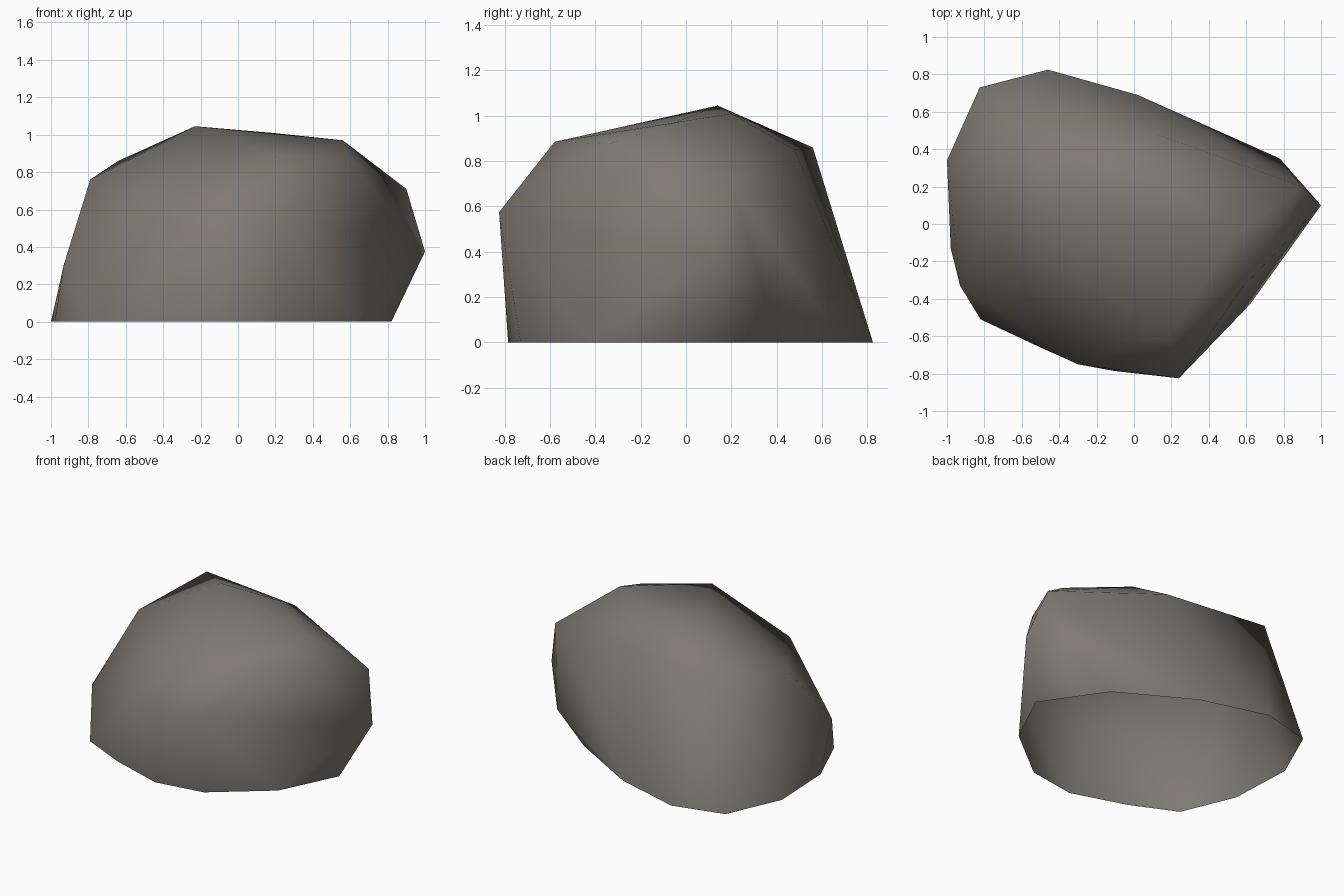
import bpy, bmesh

if "Cube" in bpy.data.objects:
    bpy.data.objects.remove(bpy.data.objects["Cube"])

# Outline of the rock where it meets the ground (x, y)
base = [(-1, .34), (-.825, .73), (-.46, .825), (.02, .69), (.53, .40), (.82, -.02),
        (.62, -.43), (.24, -.73), (-.11, -.785), (-.5, -.66), (-.82, -.51), (-.98, -.13)]

# Corners of the rock above the ground (x, y, z)
corners = [
    (.78, .35, .18), (1, .10, .375), (.24, -.825, .575), (-.30, -.75, .57), (-.93, -.33, .31),  # sides
    (.90, .20, .71), (-.79, 0, .76), (-.64, .56, .86), (.12, .48, .85),                         # shoulders
    (.20, -.58, .885), (.58, -.34, .875), (.56, -.05, .97), (.18, .20, 1.01), (-.23, .14, 1.045)]  # crown

# Wrap a faceted hull around the corners
bm = bmesh.new()
for p in [(x, y, 0) for x, y in base] + corners:
    bm.verts.new(p)
hull = bmesh.ops.convex_hull(bm, input=bm.verts[:])
loose = [v for v in bm.verts if not v.link_faces]
bmesh.ops.delete(bm, geom=loose, context='VERTS')

# The underside is open
under = [f for f in bm.faces if all(v.co.z < .001 for v in f.verts)]
bmesh.ops.delete(bm, geom=under, context='FACES')
bmesh.ops.recalc_face_normals(bm, faces=bm.faces[:])
if sum(f.normal.dot(f.calc_center_median()) for f in bm.faces) < 0:
    bmesh.ops.reverse_faces(bm, faces=bm.faces[:])
for f in bm.faces:
    f.smooth = True

mesh = bpy.data.meshes.new("rock")
bm.to_mesh(mesh)
bm.free()
rock = bpy.data.objects.new("rock", mesh)
bpy.context.collection.objects.link(rock)

# Warm grey stone
stone = bpy.data.materials.new("stone grey")
stone.diffuse_color = (.21, .195, .17, 1)
stone.use_nodes = True
stone.node_tree.nodes["Principled BSDF"].inputs["Base Color"].default_value = stone.diffuse_color
mesh.materials.append(stone)
